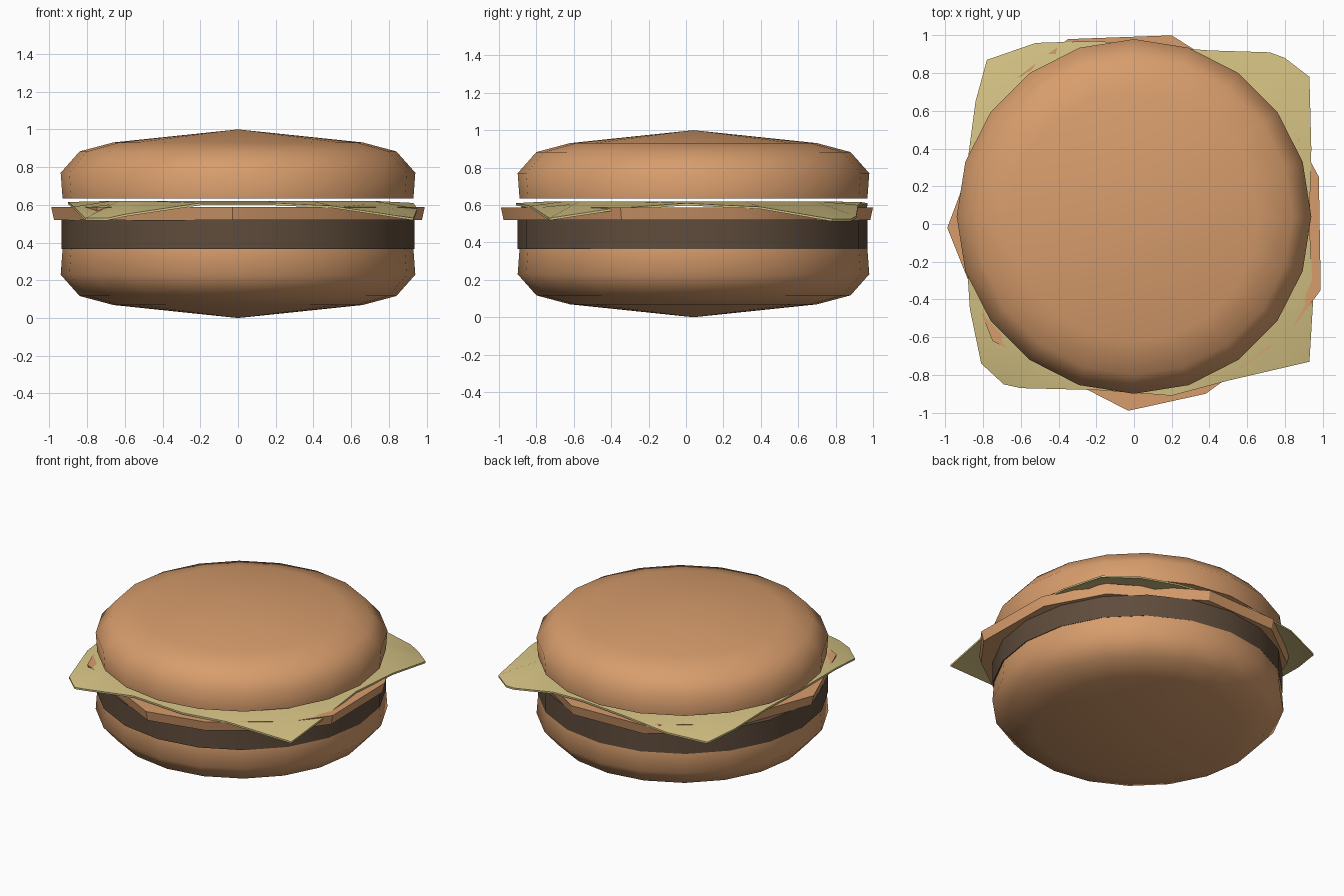
import bpy, bmesh, math

if "Cube" in bpy.data.objects:
    bpy.data.objects.remove(bpy.data.objects["Cube"])


def material(name, rgb):
    m = bpy.data.materials.new(name)
    m.diffuse_color = (*rgb, 1)
    m.use_nodes = True
    m.node_tree.nodes["Principled BSDF"].inputs["Base Color"].default_value = m.diffuse_color
    return m


TOAST = material("toasted_bread", (0.68, 0.335, 0.15))
MEAT = material("dark_meat", (0.115, 0.073, 0.045))
PALE = material("pale_yellow_green", (0.66, 0.54, 0.23))


def make_object(name, verts, faces, mat, angle=50):
    mesh = bpy.data.meshes.new(name)
    mesh.from_pydata(verts, [], faces)
    bm = bmesh.new()
    bm.from_mesh(mesh)
    bmesh.ops.recalc_face_normals(bm, faces=bm.faces)
    bm.to_mesh(mesh)
    bm.free()
    mesh.materials.append(mat)
    ob = bpy.data.objects.new(name, mesh)
    bpy.context.collection.objects.link(ob)
    bpy.ops.object.select_all(action='DESELECT')
    ob.select_set(True)
    bpy.context.view_layer.objects.active = ob
    bpy.ops.object.shade_smooth_by_angle(angle=math.radians(angle))
    return ob


def stack_rings(rings, apex=None):
    """Join rings of points; cap the first, and cap the last or close it to an apex."""
    n = len(rings[0])
    verts = [p for ring in rings for p in ring]
    faces = [list(range(n))]
    for r in range(len(rings) - 1):
        a, b = r * n, (r + 1) * n
        faces += [(a + i, a + (i + 1) % n, b + (i + 1) % n, b + i) for i in range(n)]
    last = (len(rings) - 1) * n
    if apex:
        verts.append(apex)
        faces += [(last + i, last + (i + 1) % n, len(verts) - 1) for i in range(n)]
    else:
        faces.append(list(range(last, last + n)))
    return verts, faces


def circle(r, z, cy=0.04, n=20):
    return [(r * math.cos(math.tau * i / n), cy + r * math.sin(math.tau * i / n), z)
            for i in range(n)]


# Buns: the lower one is the upper one turned over
profile = [(0.93, 0.635), (0.94, 0.77), (0.84, 0.883), (0.66, 0.931)]
for name, flip in (("top_bun", False), ("bottom_bun", True)):
    height = (lambda z: 1 - z) if flip else (lambda z: z)
    rings = [circle(r, height(z)) for r, z in profile]
    make_object(name, *stack_rings(rings, (0, 0.04, height(1.0))), TOAST)

# Meat patty
make_object("patty", *stack_rings([circle(0.935, 0.365, 0.035), circle(0.935, 0.52, 0.035)]), MEAT)

# Thin uneven slice above the patty
slice_outline = [(-0.99, -0.02), (-0.75, -0.62), (-0.03, -0.99), (0.38, -0.9), (0.82, -0.58),
                 (0.99, -0.35), (0.98, 0.25), (0.77, 0.64), (0.2, 1.0), (-0.35, 0.98),
                 (-0.72, 0.7)]
make_object("round_slice", *stack_rings([
    [(x * 0.985, y * 0.985, 0.52) for x, y in slice_outline],
    [(x, y, 0.588) for x, y in slice_outline]]), TOAST, 30)

# Square leaf with drooping corners
leaf_outline = [
    (0.93, -0.73, 0.53), (0.5, -0.83, 0.595), (0.2, -0.91, 0.61), (-0.2, -0.88, 0.61),
    (-0.6, -0.87, 0.55), (-0.69, -0.85, 0.53), (-0.81, -0.74, 0.53), (-0.87, -0.45, 0.59),
    (-0.9, 0.0, 0.615), (-0.88, 0.35, 0.61), (-0.84, 0.65, 0.57), (-0.78, 0.87, 0.54),
    (-0.52, 0.96, 0.575), (-0.2, 0.97, 0.61), (0.15, 0.94, 0.615), (0.4, 0.92, 0.6),
    (0.72, 0.91, 0.54), (0.8, 0.88, 0.525), (0.93, 0.78, 0.525), (0.94, 0.4, 0.59),
    (0.93, 0.0, 0.61), (0.95, -0.4, 0.58)]
upper = [leaf_outline, [(x * 0.78, y * 0.78, 0.62) for x, y, z in leaf_outline]]
lower = [[(x, y, z - 0.012) for x, y, z in ring] for ring in upper]
make_object("leaf", *stack_rings([lower[1], lower[0], upper[0], upper[1]]), PALE)
